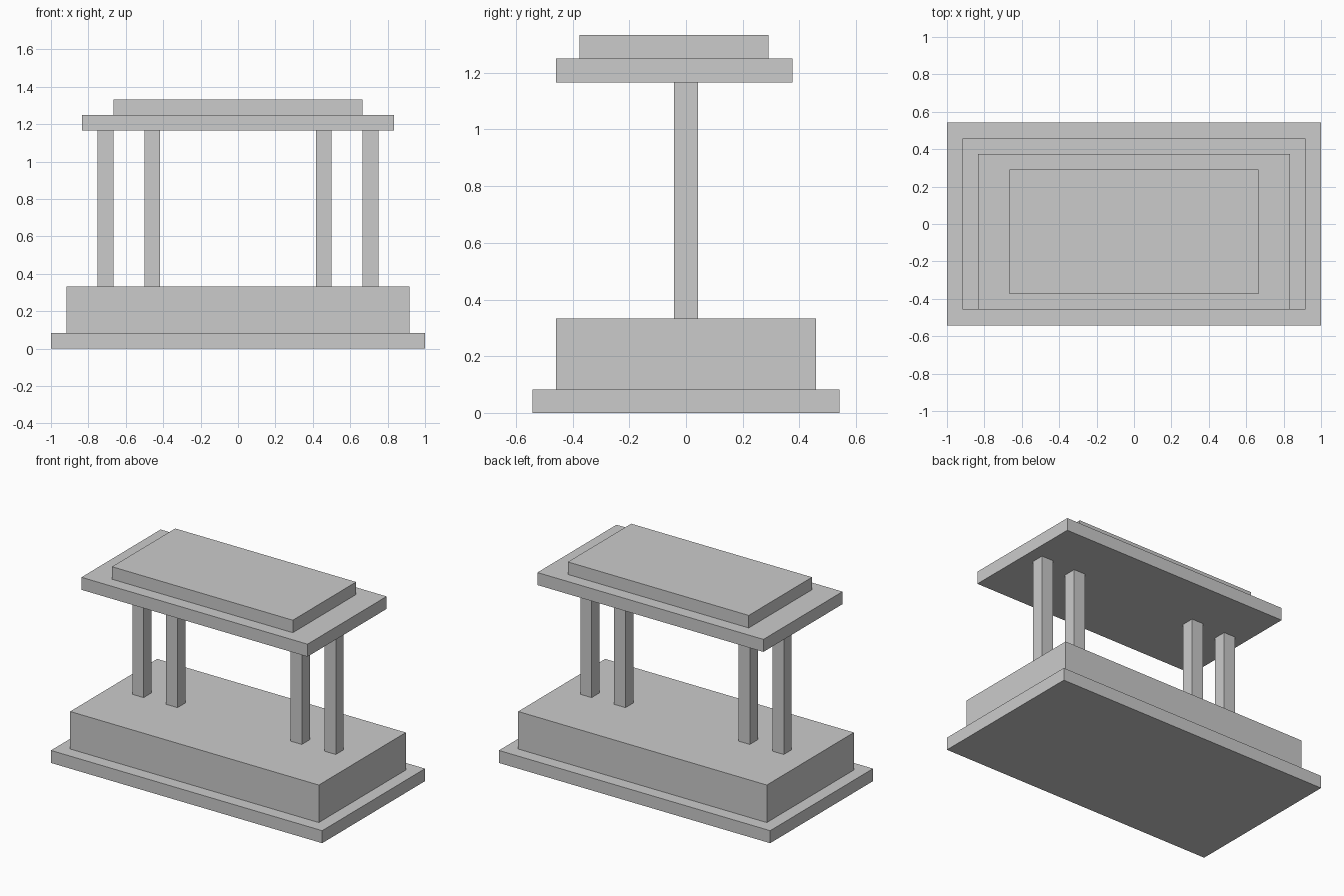
import bpy

if "Cube" in bpy.data.objects:
    bpy.data.objects.remove(bpy.data.objects["Cube"])

U = 1 / 12  # the model sits on a grid of twelfths


def box(name, x, y, z):
    """Box from (min, max) ranges given in grid units."""
    ranges = (x, y, z)
    bpy.ops.mesh.primitive_cube_add(size=1, location=[(a + b) / 2 * U for a, b in ranges])
    ob = bpy.context.object
    ob.name = name
    ob.scale = [(b - a) * U for a, b in ranges]
    bpy.ops.object.transform_apply(location=False, rotation=False, scale=True)
    return ob


# Stepped base
box("base_plinth", (-12, 12), (-6.5, 6.5), (0, 1))
box("base_block", (-11, 11), (-5.5, 5.5), (1, 4))

# Two pairs of square columns
for side, s in (("left", -1), ("right", 1)):
    for place, centre in (("inner", 5.5), ("outer", 8.5)):
        cx = s * centre
        box(f"{side}_{place}_column", (cx - 0.5, cx + 0.5), (-0.5, 0.5), (4, 14))

# Stepped roof, set slightly towards the front
box("roof_slab", (-10, 10), (-5.5, 4.5), (14, 15))
box("roof_cap", (-8, 8), (-4.5, 3.5), (15, 16))
